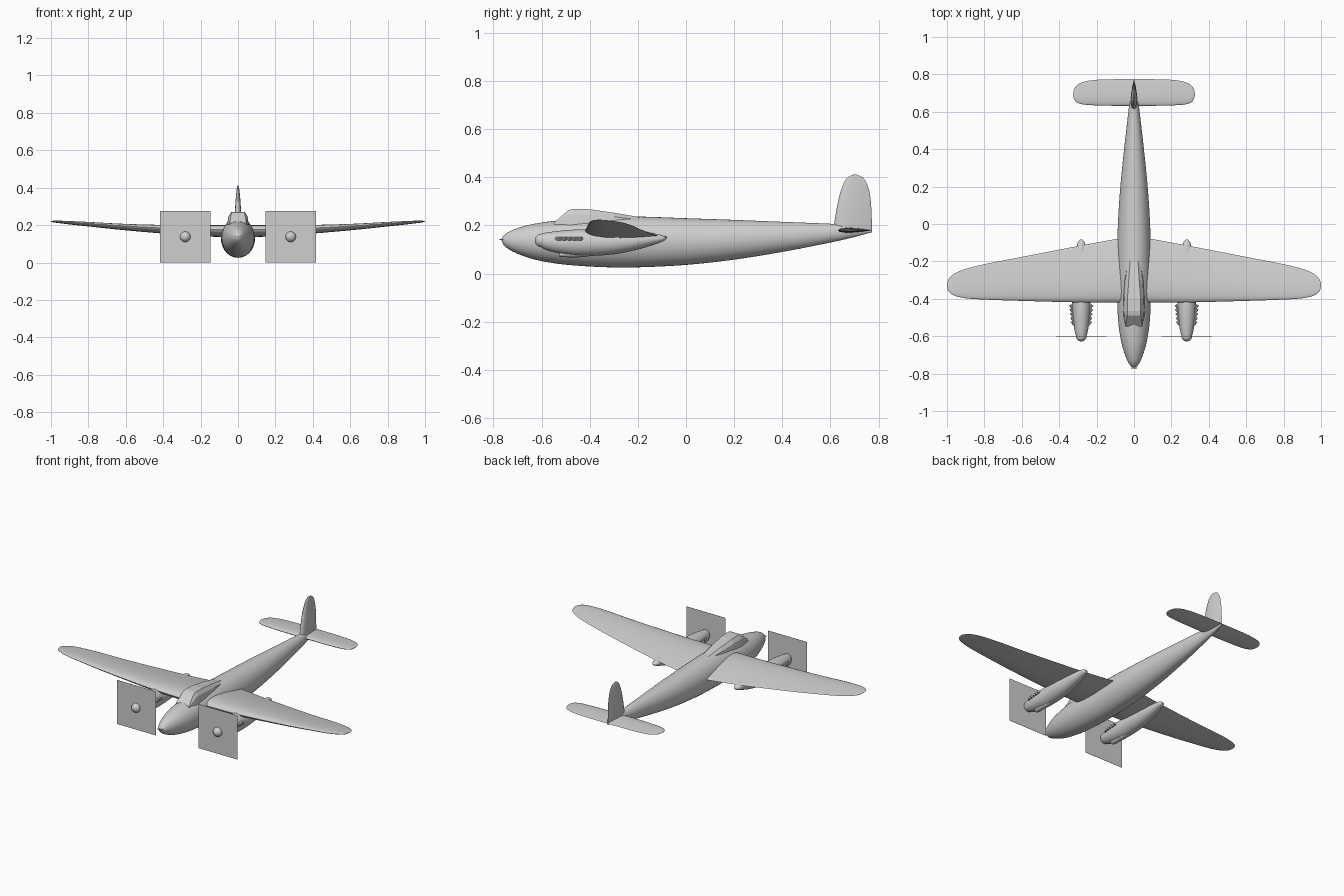
import bpy, bmesh, math
from mathutils import Matrix, Vector

cube = bpy.data.objects.get("Cube")
if cube:
    bpy.data.objects.remove(cube, do_unlink=True)

grey = bpy.data.materials.new("light grey")
grey.use_nodes = True
COLOUR = (0.62, 0.62, 0.62, 1)
grey.diffuse_color = COLOUR
grey.node_tree.nodes["Principled BSDF"].inputs["Base Color"].default_value = COLOUR


def finish(name, bm, mirror=False, angle=40):
    """Turn a bmesh into a named, shaded object, mirrored across x if asked."""
    bmesh.ops.recalc_face_normals(bm, faces=bm.faces)
    mesh = bpy.data.meshes.new(name)
    bm.to_mesh(mesh)
    bm.free()
    mesh.materials.append(grey)
    ob = bpy.data.objects.new(name, mesh)
    bpy.context.collection.objects.link(ob)
    if mirror:
        ob.modifiers.new("Mirror", "MIRROR")
    if angle:
        bpy.ops.object.select_all(action="DESELECT")
        ob.select_set(True)
        bpy.context.view_layer.objects.active = ob
        bpy.ops.object.shade_smooth_by_angle(angle=math.radians(angle))
    return ob


def spline(rows, steps):
    """Catmull-Rom interpolation between rows of station values."""
    out = []
    last = len(rows) - 1
    for i in range(last):
        quad = [rows[max(i - 1, 0)], rows[i], rows[i + 1], rows[min(i + 2, last)]]
        for k in range(steps):
            t = k / steps
            out.append([0.5 * (2 * b + (c - a) * t + (2 * a - 5 * b + 4 * c - d) * t * t
                               + (3 * b - a - 3 * c + d) * t ** 3)
                        for a, b, c, d in zip(*quad)])
    return out + [list(rows[last])]


def loft(name, rings, mirror=False, angle=40, cap_start=True):
    """Bridge closed rings of equal length and cap the ends."""
    bm = bmesh.new()
    loops = [[bm.verts.new(p) for p in ring] for ring in rings]
    n = len(loops[0])
    for a, b in zip(loops, loops[1:]):
        for i in range(n):
            j = (i + 1) % n
            bm.faces.new((a[i], a[j], b[j], b[i]))
    if cap_start:
        bm.faces.new(loops[0])
    bm.faces.new(loops[-1])
    return finish(name, bm, mirror, angle)


def body(name, stations, x=0, mirror=False, sides=32, steps=4):
    """Round body along y; stations are (y, bottom, top, half width)."""
    rings = []
    for y, low, high, w in spline(stations, steps):
        ring = []
        for i in range(sides):
            a = math.tau * i / sides
            ring.append((x + max(w, 0.001) * math.cos(a), y,
                         (low + high) / 2 + (high - low) / 2 * math.sin(a)))
        rings.append(ring)
    return loft(name, rings, mirror)


def surface(name, stations, place, mirror=False, tilt=0, n=14):
    """Aerofoil surface; stations are (span, leading y, trailing y, offset, thickness)."""
    rings = []
    for s, lead, trail, off, thick in spline(stations, 4):
        ring = []
        for i in range(2 * n):
            a = math.pi * i / n
            t = (1 - math.cos(a)) / 2
            h = 5 * thick * (0.2969 * t ** 0.5 - 0.126 * t - 0.3516 * t * t
                             + 0.2843 * t ** 3 - 0.1 * t ** 4)
            h = max(h, 0.0004) * (1 if i < n else -1)
            chord = trail - lead
            ring.append(place(s, lead + chord * t, off + h - tilt * chord * (t - 0.4)))
        rings.append(ring)
    return loft(name, rings, mirror, cap_start=not mirror)


# Fuselage
body("fuselage", [
    (-0.766, 0.137, 0.143, 0.003), (-0.758, 0.12, 0.157, 0.018),
    (-0.73, 0.097, 0.177, 0.036), (-0.67, 0.071, 0.198, 0.058),
    (-0.6, 0.052, 0.212, 0.074), (-0.5, 0.037, 0.224, 0.086),
    (-0.35, 0.027, 0.236, 0.091), (-0.2, 0.026, 0.237, 0.091),
    (0, 0.036, 0.23, 0.086), (0.2, 0.058, 0.223, 0.073),
    (0.4, 0.09, 0.215, 0.053), (0.6, 0.129, 0.207, 0.03),
    (0.7, 0.152, 0.2, 0.018), (0.772, 0.172, 0.18, 0.004)], sides=40)

# Canopy: flat panels, (y, base half width, shoulder, roof half width, roof z)
rings = []
for y, base, shoulder, roof, top in [
        (-0.548, 0.046, 0.046, 0.044, 0.212), (-0.488, 0.058, 0.05, 0.036, 0.264),
        (-0.465, 0.06, 0.051, 0.036, 0.269), (-0.4, 0.06, 0.05, 0.035, 0.267),
        (-0.3, 0.056, 0.046, 0.028, 0.253), (-0.19, 0.04, 0.034, 0.02, 0.234)]:
    mid = 0.2 + (top - 0.2) * 0.68
    half = [(base, 0.19), (shoulder, mid), (roof, top)]
    rings.append([(x, y, z) for x, z in half] + [(-x, y, z) for x, z in reversed(half)])
loft("canopy", rings, angle=0)

# Wings, with dihedral and rounded tips
surface("wings", [
    (0, -0.42, -0.062, 0.165, 0.064), (0.09, -0.42, -0.079, 0.166, 0.062),
    (0.3, -0.419, -0.118, 0.171, 0.05), (0.6, -0.411, -0.176, 0.188, 0.032),
    (0.8, -0.404, -0.215, 0.204, 0.022), (0.9, -0.397, -0.24, 0.212, 0.016),
    (0.96, -0.383, -0.265, 0.217, 0.011), (0.99, -0.362, -0.293, 0.219, 0.007),
    (1.0, -0.335, -0.32, 0.22, 0.002)],
    lambda s, c, h: (s, c, h), mirror=True, tilt=0.07)

# Tailplane
surface("tailplane", [
    (0, 0.632, 0.774, 0.18, 0.022), (0.1, 0.632, 0.774, 0.18, 0.02),
    (0.2, 0.634, 0.771, 0.18, 0.018), (0.27, 0.639, 0.76, 0.18, 0.014),
    (0.305, 0.65, 0.742, 0.18, 0.01), (0.32, 0.668, 0.72, 0.18, 0.006),
    (0.325, 0.688, 0.7, 0.18, 0.002)],
    lambda s, c, h: (s, c, h), mirror=True)

# Fin and rudder
surface("fin", [
    (0.17, 0.61, 0.772, 0, 0.036), (0.21, 0.616, 0.772, 0, 0.036),
    (0.27, 0.626, 0.77, 0, 0.033), (0.33, 0.639, 0.764, 0, 0.026),
    (0.375, 0.655, 0.751, 0, 0.018), (0.398, 0.67, 0.735, 0, 0.012),
    (0.409, 0.688, 0.716, 0, 0.006), (0.411, 0.699, 0.705, 0, 0.002)],
    lambda s, c, h: (h, c, s))

# Engine nacelles, spinners and chin intakes
ENGINE_X, HUB_Z = 0.282, 0.1375
body("engine_nacelles", [
    (-0.6, 0.108, 0.167, 0.027), (-0.57, 0.094, 0.172, 0.036),
    (-0.5, 0.079, 0.18, 0.046), (-0.42, 0.073, 0.184, 0.05),
    (-0.3, 0.08, 0.18, 0.05), (-0.2, 0.1, 0.172, 0.04),
    (-0.13, 0.121, 0.166, 0.027), (-0.095, 0.134, 0.158, 0.017),
    (-0.082, 0.143, 0.147, 0.004)], ENGINE_X, True)
body("spinners", [
    (-0.628, 0.135, 0.14, 0.003), (-0.624, 0.123, 0.152, 0.0145),
    (-0.613, 0.112, 0.163, 0.0255), (-0.598, 0.109, 0.166, 0.028)],
    ENGINE_X, True, sides=24)
body("chin_intakes", [
    (-0.525, 0.07, 0.09, 0.014), (-0.5, 0.068, 0.092, 0.017),
    (-0.44, 0.068, 0.094, 0.017), (-0.38, 0.075, 0.095, 0.012)],
    ENGINE_X, True, sides=16)

# Propeller discs as thin square plates
bm = bmesh.new()
bmesh.ops.create_cube(bm, size=1, matrix=Matrix.Translation((0.281, -0.6, HUB_Z))
                      @ Matrix.Diagonal((0.27, 0.001, 0.275, 1)))
finish("propeller_plates", bm, True, 0)

# Exhaust stubs along both sides of each nacelle
bm = bmesh.new()
for side in (-1, 1):
    for i in range(5):
        y = -0.53 + i * 0.022
        out = 0.044 + i * 0.002
        turn = Vector((side * 0.6, 0.8, 0)).to_track_quat("Z", "Y").to_matrix().to_4x4()
        bmesh.ops.create_cone(
            bm, cap_ends=True, segments=8, radius1=0.007, radius2=0.007, depth=0.024,
            matrix=Matrix.Translation((ENGINE_X + side * out, y, 0.145)) @ turn)
finish("exhaust_stubs", bm, True)

# Nose guns
bm = bmesh.new()
for x in (0.005, 0.015):
    bmesh.ops.create_cone(
        bm, cap_ends=True, segments=8, radius1=0.002, radius2=0.002, depth=0.035,
        matrix=Matrix.Translation((x, -0.757, 0.141)) @ Matrix.Rotation(math.pi / 2, 4, "X"))
finish("nose_guns", bm, True)
